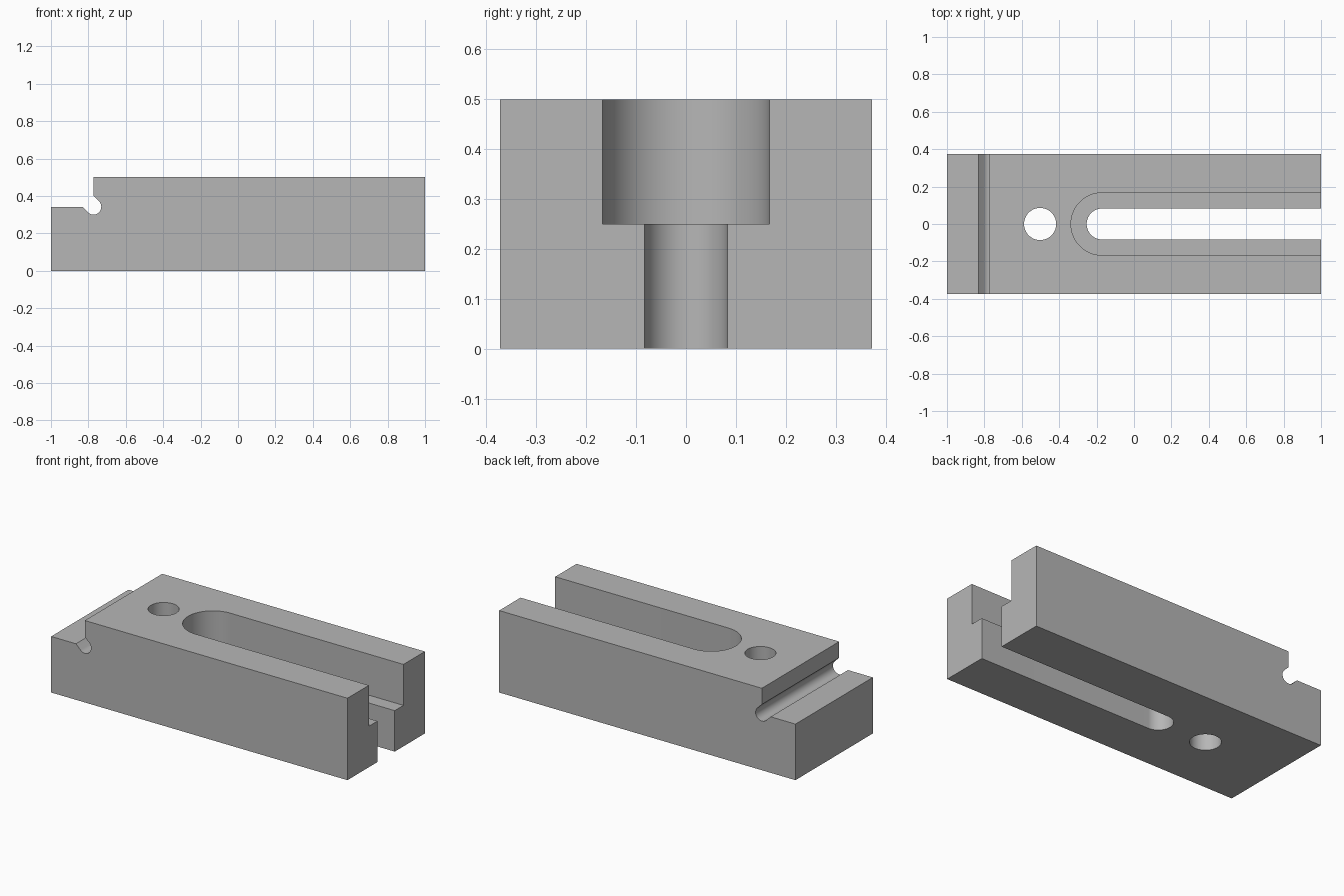
import bpy
import bmesh
from math import cos, sin, pi, radians

cube = bpy.data.objects.get("Cube")
if cube:
    bpy.data.objects.remove(cube, do_unlink=True)

HALF_LENGTH, HALF_WIDTH, HEIGHT = 1.0, 0.373, 0.5
STEP_X, STEP_Z, RELIEF_R = -0.773, 0.342, 0.042
SLOT_X, SLOT_R, COUNTER_R, LEDGE_Z = -0.17, 0.083, 0.167, 0.25
HOLE_X, HOLE_R = -0.502, 0.086

steel = bpy.data.materials.new("grey steel")
steel.use_nodes = True
colour = (0.47, 0.47, 0.47, 1)
steel.diffuse_color = colour
steel.node_tree.nodes["Principled BSDF"].inputs["Base Color"].default_value = colour


def arc(cx, cy, r, start, end, steps):
    """Points along a circular arc, angles in degrees."""
    angles = [radians(start + (end - start) * i / steps) for i in range(steps + 1)]
    return [(cx + r * cos(a), cy + r * sin(a)) for a in angles]


def prism(name, outline, place, offset):
    """Extrude a closed 2D outline, placed in space, along an offset."""
    bm = bmesh.new()
    face = bm.faces.new([bm.verts.new(place(u, v)) for u, v in outline])
    grown = bmesh.ops.extrude_face_region(bm, geom=[face])["geom"]
    moved = [g for g in grown if isinstance(g, bmesh.types.BMVert)]
    bmesh.ops.translate(bm, verts=moved, vec=offset)
    bmesh.ops.recalc_face_normals(bm, faces=bm.faces)
    mesh = bpy.data.meshes.new(name)
    bm.to_mesh(mesh)
    bm.free()
    mesh.materials.append(steel)
    obj = bpy.data.objects.new(name, mesh)
    bpy.context.collection.objects.link(obj)
    return obj


def upright_cutter(name, outline, low, high):
    return prism(name, outline, lambda x, y: (x, y, low), (0, 0, high - low))


def slot_outline(r):
    """Rounded inner end, open past the right end of the block."""
    end = HALF_LENGTH + 0.1
    return arc(SLOT_X, 0, r, 90, 270, 48) + [(end, -r), (end, r)]


# Clamp body: stepped side profile with a diagonal round-bottomed relief groove
k = RELIEF_R * 2 ** 0.5
profile = [(-HALF_LENGTH, 0), (HALF_LENGTH, 0), (HALF_LENGTH, HEIGHT),
           (STEP_X, HEIGHT), (STEP_X, STEP_Z + k)]
profile += arc(STEP_X, STEP_Z, RELIEF_R, 45, -135, 24)
profile += [(STEP_X - k, STEP_Z), (-HALF_LENGTH, STEP_Z)]
body = prism("clamp_body", profile, lambda x, z: (x, -HALF_WIDTH, z),
             (0, 2 * HALF_WIDTH, 0))

# Round hole, narrow through slot and wide upper slot
cutters = [
    upright_cutter("hole_cutter", arc(HOLE_X, 0, HOLE_R, 0, 352.5, 47), -0.1, HEIGHT + 0.1),
    upright_cutter("counter_slot_cutter", slot_outline(COUNTER_R), LEDGE_Z, HEIGHT + 0.1),
    upright_cutter("through_slot_cutter", slot_outline(SLOT_R), -0.1, LEDGE_Z + 0.1),
]

bpy.ops.object.select_all(action='DESELECT')
body.select_set(True)
bpy.context.view_layer.objects.active = body
for cutter in cutters:
    cutter.hide_render = True
    mod = body.modifiers.new(cutter.name, 'BOOLEAN')
    mod.operation = 'DIFFERENCE'
    mod.solver = 'EXACT'
    mod.object = cutter
    bpy.ops.object.modifier_apply(modifier=mod.name)
    bpy.data.objects.remove(cutter, do_unlink=True)

# Smooth curved walls, crisp machined edges
bpy.ops.object.shade_smooth_by_angle(angle=radians(30))
